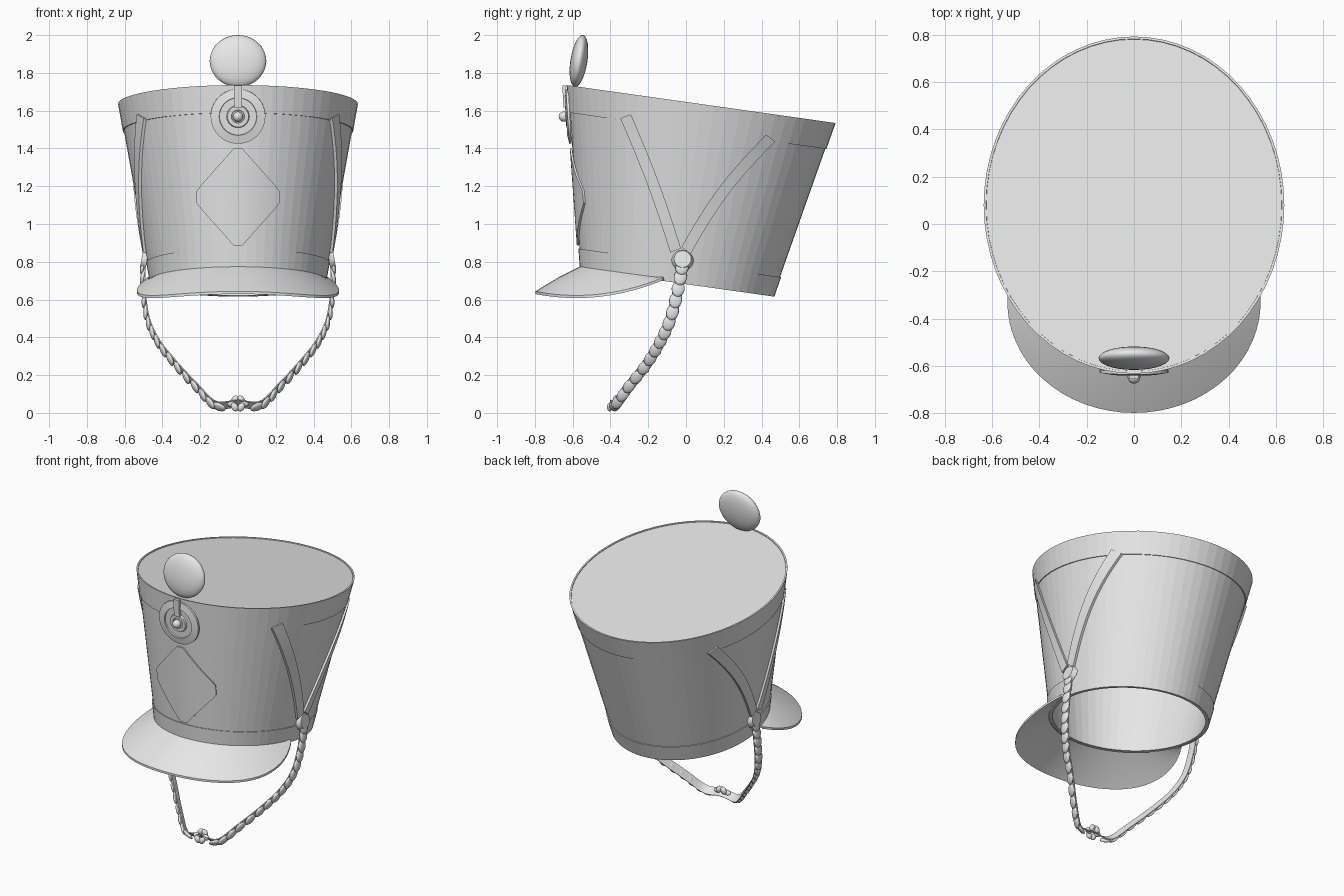
import bpy, bmesh, math
from mathutils import Vector, Matrix

if "Cube" in bpy.data.objects:
    bpy.data.objects.remove(bpy.data.objects["Cube"])

grey = bpy.data.materials.new("plain grey")
grey.diffuse_color = (0.8, 0.8, 0.8, 1)
grey.use_nodes = True
grey.node_tree.nodes["Principled BSDF"].inputs["Base Color"].default_value = grey.diffuse_color
SIDES = 64


def finish(name, bm, smooth=None):
    bmesh.ops.remove_doubles(bm, verts=bm.verts, dist=1e-5)
    bmesh.ops.recalc_face_normals(bm, faces=bm.faces)
    me = bpy.data.meshes.new(name)
    bm.to_mesh(me)
    bm.free()
    me.materials.append(grey)
    ob = bpy.data.objects.new(name, me)
    bpy.context.collection.objects.link(ob)
    if smooth:
        bpy.context.view_layer.objects.active = ob
        ob.select_set(True)
        bpy.ops.object.shade_smooth_by_angle(angle=math.radians(smooth))
        ob.select_set(False)
    return ob


def loft(bm, rows, closed=False, loop=False):
    """Skin a list of point rows; closed joins row ends, loop joins last row to first."""
    vr = [[bm.verts.new(p) for p in r] for r in rows]
    n = len(vr[0])
    for i in range(len(vr) - (0 if loop else 1)):
        a, b = vr[i], vr[(i + 1) % len(vr)]
        for j in range(n if closed else n - 1):
            k = (j + 1) % n
            bm.faces.new((a[j], a[k], b[k], b[j]))
    return vr


# Tapered, tilted oval of the crown: a = angle from the front, t = 0 bottom to 1 top
def crown(a, t, off=0.0):
    ry, rx = 0.513 + 0.197 * t + off, 0.465 + 0.168 * t + off
    dy = -ry * math.cos(a)
    return Vector((rx * math.sin(a), -0.047 + 0.127 * t + dy, 0.69 + 0.945 * t - 0.141 * dy))


def ring(t, off):
    return [crown(2 * math.pi * i / SIDES, t, off) for i in range(SIDES)]


def side_point(y, z, off):
    t = (z - 0.69 + 0.141 * (y + 0.047)) / 0.963
    c = (y + 0.047 - 0.127 * t) / (0.513 + 0.197 * t)
    return Vector(((0.465 + 0.168 * t) * math.sqrt(max(0, 1 - c * c)) + off, y, z))


def front_point(x, z, off):
    t = 0.5
    for _ in range(12):
        a = math.asin(x / (0.465 + 0.168 * t))
        t += (z - crown(a, t).z) / 0.945
    p = crown(a, t)
    return p + Vector((math.sin(a), -math.cos(a), 0)) * off


# Hollow crown with recessed lid and inner ceiling
bm = bmesh.new()
vr = loft(bm, [ring(0.97, -0.025), ring(0, -0.022), ring(0, -0.004), ring(1, -0.004),
               ring(1, -0.008), ring(0.995, -0.008)], closed=True)
bm.faces.new(vr[0])
bm.faces.new(vr[-1])
finish("crown", bm)

# Leather bands
for name, t0, t1 in (("lower_band", -0.002, 0.11), ("upper_band", 0.85, 1.0)):
    bm = bmesh.new()
    loft(bm, [ring(t0, -0.006), ring(t0, 0.002), ring(t1, 0.002), ring(t1, -0.006)],
         closed=True, loop=True)
    finish(name, bm)

# Visor
bm = bmesh.new()
rows = []
for i in range(41):
    u = -1 + i / 20
    a = math.radians(116) * u
    inner = crown(math.radians(82) * u, 0.015, -0.003)
    y = -0.33 - 0.468 * math.cos(a)
    outer = Vector((0.535 * math.sin(a), y, 0.622 + 0.45 * (y + 0.58) ** 2))
    mid = (inner + outer) / 2 + Vector((0, 0, 0.006))
    dn = Vector((0, 0, -0.014))
    rows.append([inner, mid, outer, outer + dn, mid + dn, inner + dn])
vr = loft(bm, rows, closed=True)
bm.faces.new(vr[0])
bm.faces.new(vr[-1])
finish("visor", bm, 40)

# Diamond front plate with clipped tips, following the crown
bm = bmesh.new()
rows = []
N = 16
for i in range(N + 1):
    z = 0.885 + 0.515 * i / N
    w = min(0.215, 0.022 + 0.225 * (1 - abs(i / N * 2 - 1)))
    xs = [w * (j / 6 - 1) for j in range(13)]
    rows.append([front_point(x, z, 0.009) for x in xs] +
                [front_point(x, z, -0.002) for x in reversed(xs)])
vr = loft(bm, rows, closed=True)
bm.faces.new(vr[0])
bm.faces.new(vr[-1])
finish("front_plate", bm, 40)

# Cockade: stepped disc leaning with the crown front, with domed button
bm = bmesh.new()
tilt = Matrix.Translation((0, -0.619, 1.57)) @ Matrix.Rotation(math.radians(90 + 3.5), 4, 'X')
prof = [(0.145, -0.005), (0.145, 0.008), (0.1, 0.016), (0.098, 0.008), (0.06, 0.008),
        (0.056, 0.018), (0.035, 0.018), (0.033, 0.01), (0.012, 0.01)]
vr = loft(bm, [[tilt @ Vector((r * math.cos(k * math.pi / 20), r * math.sin(k * math.pi / 20), h))
                for k in range(40)] for r, h in prof], closed=True)
bm.faces.new(vr[0])
bm.faces.new(vr[-1])
finish("cockade", bm, 30)
bm = bmesh.new()
bmesh.ops.create_uvsphere(bm, u_segments=16, v_segments=10, radius=0.027,
                          matrix=tilt @ Matrix.Translation((0, 0, 0.028)))
finish("cockade_button", bm, 60)
bm = bmesh.new()
bmesh.ops.create_cube(bm, size=1, matrix=tilt @ Matrix.Translation((0, 0.107, 0.018))
                      @ Matrix.Diagonal((0.04, 0.115, 0.016, 1)))
finish("cockade_loop", bm)

# Pompom: flattened leaning disc
bm = bmesh.new()
bmesh.ops.create_uvsphere(bm, u_segments=32, v_segments=16, radius=1,
                          matrix=Matrix.Translation((0, -0.567, 1.863))
                          @ Matrix.Rotation(math.radians(90 - 9), 4, 'X')
                          @ Matrix.Diagonal((0.15, 0.139, 0.045, 1)))
finish("pompom", bm, 60)


# Chin strap path from the side boss down to the middle
PATH = [Vector(p) for p in ((0.5, -0.015, 0.86), (0.5, -0.02, 0.78), (0.497, -0.045, 0.64),
        (0.475, -0.085, 0.49), (0.42, -0.14, 0.37), (0.33, -0.21, 0.255), (0.22, -0.305, 0.135),
        (0.12, -0.375, 0.04), (0.0, -0.385, 0.045), (-0.12, -0.375, 0.04))]


def path_at(u):
    f = 1 + u * (len(PATH) - 3)
    i = min(int(f), len(PATH) - 3)
    s = f - i
    a, b, c, d = PATH[i - 1:i + 3]
    p = 0.5 * (2 * b + (c - a) * s + (2 * a - 5 * b + 4 * c - d) * s * s
               + (3 * b - a - 3 * c + d) * s ** 3)
    tan = 0.5 * ((c - a) + 2 * (2 * a - 5 * b + 4 * c - d) * s + 3 * (3 * b - a - 3 * c + d) * s * s)
    tan.normalize()
    k = min(1, max(0, u * 1.3))
    drop = Vector((0, -0.2 - 0.5 * k, -0.95 + 0.2 * k)).normalized()
    lat = drop.cross(Vector((1, 0, 0)))
    lat = (lat - tan * lat.dot(tan)).normalized()
    nor = lat.cross(tan)
    if nor.dot(p - Vector((0, -0.2, 0.5))) < 0:
        nor, lat = -nor, -lat
    return p, tan, lat, nor


for s, side in ((1, "right"), (-1, "left")):
    mir = Matrix.Diagonal((s, 1, 1, 1))

    # Two side straps forming a V
    for tag, (y0, z0), (y1, z1), bow in (("front", (-0.055, 0.86), (-0.32, 1.57), 0.012),
                                         ("rear", (0.0, 0.86), (0.448, 1.455), -0.03)):
        bm = bmesh.new()
        d = Vector((y1 - y0, z1 - z0)).normalized() * 0.03
        rows = []
        for i in range(17):
            u = i / 16
            b = bow * math.sin(math.pi * u) / 0.03
            yc, zc = y0 + (y1 - y0) * u + d.y * b, z0 + (z1 - z0) * u + abs(d.x * b)
            rows.append([mir @ side_point(yc + e * d.y, zc - e * d.x, o)
                         for e, o in ((-1, -0.003), (-1, 0.012), (1, 0.012), (1, -0.003))])
        vr = loft(bm, rows, closed=True)
        bm.faces.new(vr[0])
        bm.faces.new(vr[-1])
        finish(f"{tag}_strap_{side}", bm, 30)

    # Round boss where the straps meet
    bm = bmesh.new()
    bmesh.ops.create_cone(bm, cap_ends=True, segments=24, radius1=0.058, radius2=0.045, depth=0.03,
                          matrix=mir @ Matrix.Translation((0.496, -0.018, 0.812))
                          @ Matrix.Rotation(math.radians(80), 4, 'Y'))
    finish(f"boss_{side}", bm, 30)

    # Thin leather backing of the chin strap
    bm = bmesh.new()
    rows = []
    for i in range(33):
        p, tan, lat, nor = path_at(i / 32 * 0.999)
        rows.append([mir @ (p + lat * e * 0.027 + nor * h)
                     for e, h in ((-1, -0.009), (1, -0.009), (1, -0.003), (-1, -0.003))])
    loft(bm, rows, closed=True)
    finish(f"chin_strap_{side}", bm, 30)

    # Overlapping domed scales, lower ends flaring outward
    bm = bmesh.new()
    for i in range(16):
        p, tan, lat, nor = path_at(0.01 + 0.058 * i)
        frame = Matrix((tan, lat, nor)).transposed().to_4x4()
        w = 0.036 - 0.0005 * i
        bmesh.ops.create_uvsphere(bm, u_segments=12, v_segments=8, radius=1,
                                  matrix=mir @ Matrix.Translation(p + nor * 0.004) @ frame
                                  @ Matrix.Rotation(math.radians(-11), 4, 'Y')
                                  @ Matrix.Diagonal((0.043, w, 0.013, 1)))
    finish(f"chin_scales_{side}", bm, 60)

# Lobed knot at the middle of the chin strap
bm = bmesh.new()
for i in range(6):
    a = i * math.pi / 3
    bmesh.ops.create_uvsphere(bm, u_segments=10, v_segments=8, radius=1,
                              matrix=Matrix.Translation((0.034 * math.cos(a), -0.388 + 0.018 * math.sin(a),
                                                         0.05 + 0.022 * math.sin(a)))
                              @ Matrix.Rotation(a, 4, 'Y') @ Matrix.Diagonal((0.026, 0.015, 0.018, 1)))
finish("chin_knot", bm, 60)
